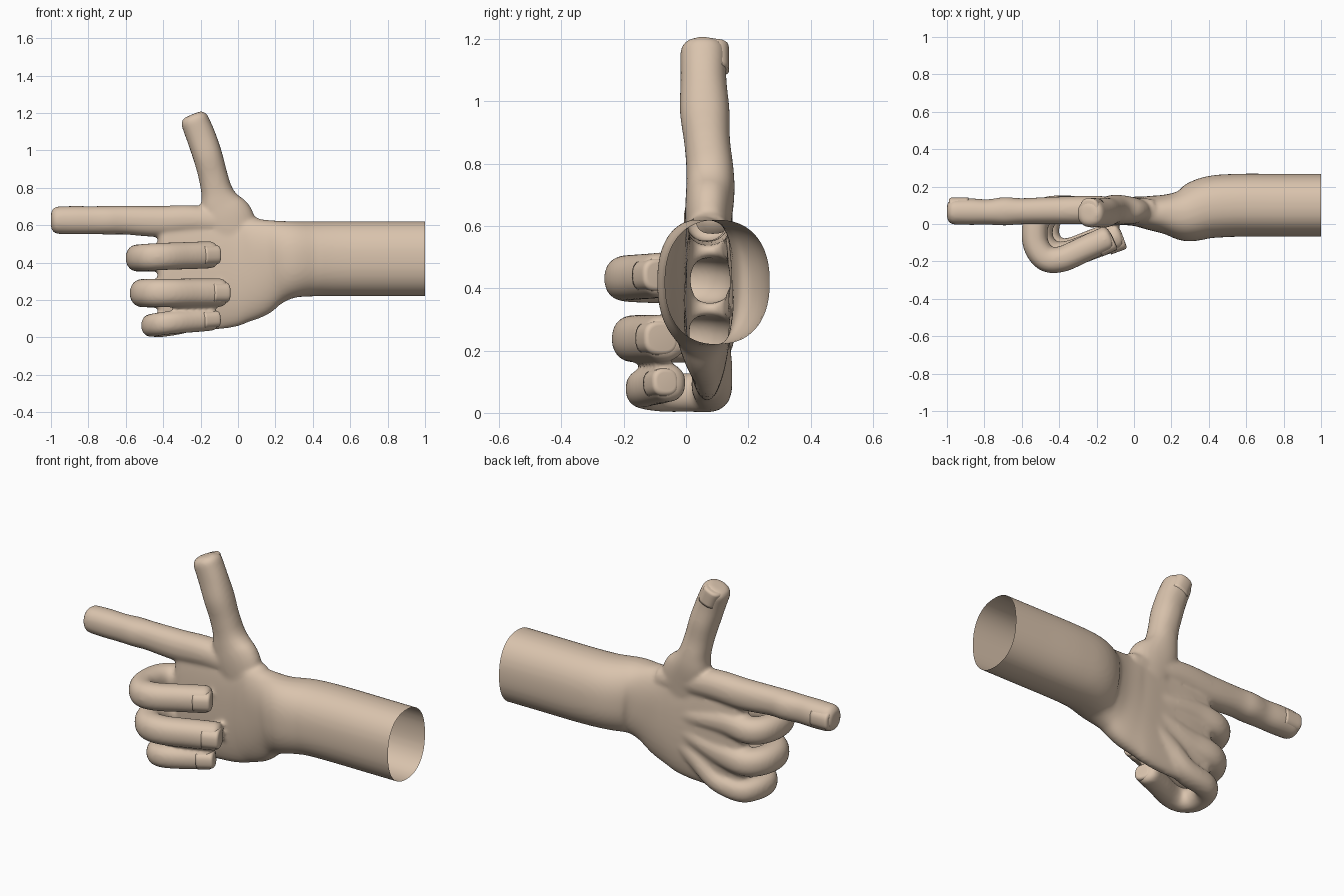
import bpy, bmesh, math
from mathutils import Vector

if "Cube" in bpy.data.objects:
    bpy.data.objects.remove(bpy.data.objects["Cube"])

skin = bpy.data.materials.new("skin")
skin.diffuse_color = (0.70, 0.55, 0.42, 1)
skin.use_nodes = True
skin.node_tree.nodes["Principled BSDF"].inputs["Base Color"].default_value = skin.diffuse_color


def spline(pts, steps):
    """Catmull-Rom resampling of (x, y, z, half height, half depth) stations."""
    p = [Vector(q) for q in pts]
    p = [2 * p[0] - p[1]] + p + [2 * p[-1] - p[-2]]
    out = []
    for i in range(1, len(p) - 2):
        a, b, c, d = p[i - 1:i + 3]
        for k in range(steps):
            t = k / steps
            out.append(0.5 * (2 * b + (c - a) * t + (2 * a - 5 * b + 4 * c - d) * t * t
                              + (3 * b - a - 3 * c + d) * t ** 3))
    return out + [p[-2]]


def tube(name, pts, up=(0, 0, 1), power=2.0, tip=0.04, n=32, steps=6):
    """Closed tube along the stations, with a rounded blunt tip."""
    st = spline(pts, steps)
    pos = [Vector(s[:3]) for s in st]
    rings = []
    for i, s in enumerate(st):
        tan = (pos[min(i + 1, len(pos) - 1)] - pos[max(i - 1, 0)]).normalized()
        rings.append((pos[i], tan, s[3], s[4], 0))
    c, tan, a, b, _ = rings[-1]
    for k in range(1, 7):
        ang = k / 6 * math.pi / 2
        inset = tip * (1 - math.cos(ang))
        rings.append((c + tan * tip * math.sin(ang), tan, a, b, inset))
    bm = bmesh.new()
    loops = []
    for c, tan, a, b, inset in rings:
        u = Vector(up)
        u = (u - tan * u.dot(tan)).normalized()
        v = tan.cross(u)
        loop = []
        for j in range(n):
            t = 2 * math.pi * j / n
            cu, cv = math.cos(t), math.sin(t)
            fu = math.copysign(abs(cu) ** (2 / power), cu) * max(a - inset, a * 0.2)
            fv = math.copysign(abs(cv) ** (2 / power), cv) * max(b - inset, b * 0.2)
            loop.append(bm.verts.new(c + u * fu + v * fv))
        loops.append(loop)
    for l0, l1 in zip(loops, loops[1:]):
        for j in range(n):
            bm.faces.new((l0[j], l0[(j + 1) % n], l1[(j + 1) % n], l1[j]))
    bm.faces.new(loops[0])
    bm.faces.new(loops[-1])
    bmesh.ops.recalc_face_normals(bm, faces=bm.faces)
    me = bpy.data.meshes.new(name)
    bm.to_mesh(me)
    bm.free()
    me.materials.append(skin)
    me.shade_smooth()
    ob = bpy.data.objects.new(name, me)
    bpy.context.collection.objects.link(ob)
    return ob


def nail(name, p0, p1, out, up, width, lift):
    """Thin shell over the back of a fingertip."""
    o = Vector(out).normalized() * 0.02
    ends = [tuple(Vector(p) + o) + (width, lift) for p in (p0, p1)]
    return tube(name, ends, up, 2.6, 0.015)


# forearm, wrist and palm
parts = [tube("forearm_and_palm", [
    (1.04, .10, .42, .20, .168), (.8, .10, .42, .20, .168), (.55, .10, .42, .20, .168),
    (.40, .088, .42, .20, .165), (.28, .05, .416, .206, .145), (.18, .052, .402, .232, .108),
    (.08, .06, .38, .278, .09), (0, .068, .375, .31, .078), (-.12, .068, .368, .325, .07),
    (-.26, .068, .365, .325, .065), (-.38, .065, .365, .32, .058)], power=2.3, tip=.05, n=64)]

# index finger
parts.append(tube("index_finger", [
    (.1, .075, .58, .06, .06), (-.2, .075, .625, .078, .075), (-.42, .072, .62, .083, .074),
    (-.6, .068, .627, .077, .070), (-.69, .068, .627, .077, .076), (-.78, .064, .627, .075, .068),
    (-.87, .066, .627, .076, .071), (-.96, .066, .627, .074, .069)], power=2.2))

# thumb
parts.append(tube("thumb", [
    (.0, .07, .45, .06, .12), (-.05, .072, .62, .075, .14), (-.092, .078, .71, .078, .112),
    (-.113, .077, .78, .076, .085), (-.135, .068, .87, .074, .078), (-.162, .06, .97, .08, .079),
    (-.196, .056, 1.07, .074, .079), (-.23, .056, 1.155, .075, .076)], up=(0, 1, 0), power=2.2))

# three curled fingers: same path, stretched to each reach and depth
curl = [(-.46, .078), (-.522, .015), (-.528, -.10), (-.475, -.183), (-.39, -.188),
        (-.27, -.135), (-.155, -.082)]
for name, zb, z0, z1, left, right, depth, r in [
        ("middle_finger", .44, .425, .442, -.60, -.125, 1.0, .073),
        ("ring_finger", .26, .237, .24, -.58, -.07, .86, .076),
        ("little_finger", .095, .065, .097, -.515, -.125, .70, .062)]:
    def at(x):
        return left + (x + .60) / .47 * (right - left)
    pts = [(.06, .08, .30 + zb * .25, .05, .05), (-.14, .088, .12 + zb * .7, .058, .058),
           (at(-.46) + .14, .083, zb, r - .002, .066)]
    for i, (x, y) in enumerate(curl):
        z = z0 + (z1 - z0) * max(0, i - 2) / 4
        pts.append((at(x), y * depth if y < 0 else y, z, r, r * .95))
    parts.append(tube(name, pts, power=2.2, tip=.035))
    # nail on the outer side of the curled tip
    a, b = Vector(pts[-2][:3]), Vector(pts[-1][:3])
    d = (b - a).normalized()
    nail(name + "_nail", b - d * .055, b + d * .022, (d.y, -d.x, 0), (0, 0, 1), r * .72, r * .95 - .014)

nail("index_nail", (-.885, .066, .627), (-.975, .066, .627), (0, 1, 0), (0, 0, 1), .052, .055)
nail("thumb_nail", (-.207, .057, 1.10), (-.237, .057, 1.172), (0, 1, 0), (1, 0, .4), .054, .061)

# fuse everything into one smooth skin
bpy.ops.object.select_all(action='DESELECT')
for ob in parts:
    ob.select_set(True)
hand = parts[0]
bpy.context.view_layer.objects.active = hand
bpy.ops.object.join()
hand.name = "hand"
remesh = hand.modifiers.new("fuse", 'REMESH')
remesh.mode = 'VOXEL'
remesh.voxel_size = 0.0105
remesh.use_smooth_shade = True
soft = hand.modifiers.new("soften", 'SMOOTH')
soft.factor = 0.5
soft.iterations = 8
for m in ("fuse", "soften"):
    bpy.ops.object.modifier_apply(modifier=m)

# open forearm end
bm = bmesh.new()
bm.from_mesh(hand.data)
bmesh.ops.bisect_plane(bm, geom=bm.verts[:] + bm.edges[:] + bm.faces[:],
                       plane_co=(1, 0, 0), plane_no=(1, 0, 0), clear_outer=True)
bm.to_mesh(hand.data)
bm.free()
hand.data.materials.clear()
hand.data.materials.append(skin)
hand.data.shade_smooth()
